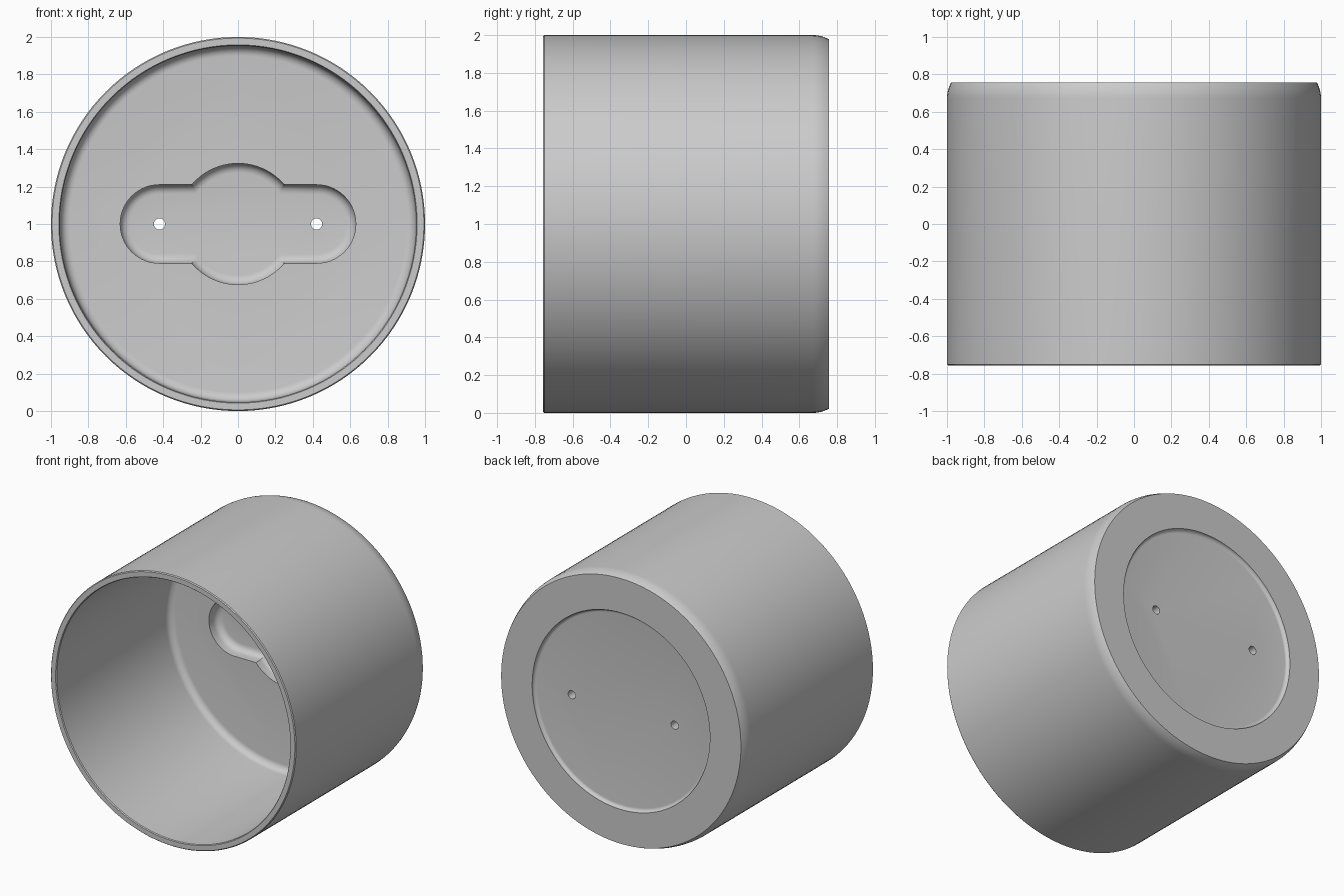
import bpy, bmesh
from math import sin, cos, pi, asin, radians

if "Cube" in bpy.data.objects:
    bpy.data.objects.remove(bpy.data.objects["Cube"])

SEG = 128
FLOOR, BACK = 0.56, 0.757


def loft(name, rings):
    """Skin a list of equal-length point rings and cap both ends."""
    bm = bmesh.new()
    loops = [[bm.verts.new(p) for p in ring] for ring in rings]
    for a, b in zip(loops, loops[1:]):
        n = len(a)
        for i in range(n):
            j = (i + 1) % n
            bm.faces.new((a[i], a[j], b[j], b[i]))
    bm.faces.new(loops[0])
    bm.faces.new(loops[-1])
    bmesh.ops.recalc_face_normals(bm, faces=bm.faces)
    mesh = bpy.data.meshes.new(name)
    bm.to_mesh(mesh)
    bm.free()
    ob = bpy.data.objects.new(name, mesh)
    bpy.context.collection.objects.link(ob)
    return ob


def circle(r, y, x=0.0, n=SEG):
    return [(x + r * cos(2 * pi * i / n), y, 1 + r * sin(2 * pi * i / n)) for i in range(n)]


def arc(cr, cy, rad, a0, a1, n=6):
    """Fillet points (radius, y) around a centre, angles in degrees."""
    return [(cr + rad * cos(radians(a0 + (a1 - a0) * i / n)),
             cy + rad * sin(radians(a0 + (a1 - a0) * i / n))) for i in range(n + 1)]


def pocket_outline(d, y, slot_x=0.42, slot_r=0.21, mid_r=0.324):
    """Slot merged with a central disc, inset by d."""
    s, m = slot_r - d, mid_r - d
    t = asin(s / m)
    pts = []
    for side in (0, pi):
        k = 1 if side == 0 else -1
        for i in range(33):
            a = side - pi / 2 + pi * i / 32
            pts.append((k * slot_x + s * cos(a), y, 1 + s * sin(a)))
        for i in range(33):
            a = side + t + (pi - 2 * t) * i / 32
            pts.append((m * cos(a), y, 1 + m * sin(a)))
    return pts


# Cup body: inside floor, wall, rim, outside, rounded back edge, shallow back recess
profile = (arc(0.90, FLOOR - 0.05, 0.05, 90, 0)
           + [(0.953, -0.75), (0.958, -BACK), (0.994, -BACK), (1.0, -0.75)]
           + arc(0.88, 0.672, 0.12, 0, 45)
           + [(0.735, BACK)]
           + arc(0.70, BACK, 0.025, 0, -90))
# keep the back edge almost full width
profile = [(r if not (y > 0.672 and 0.9 < r) else 1 - 0.022 * ((y - 0.672) / 0.085) ** 2, y)
           for r, y in profile]
cup = loft("cup_body", [circle(r, y) for r, y in profile])

# Pocket in the floor, with a filleted bottom
DEPTH, FIL = 0.10, 0.05
steps = [(0, FLOOR - 0.1), (0, FLOOR + DEPTH - FIL)]
steps += [(FIL * (1 - cos(a)), FLOOR + DEPTH - FIL + FIL * sin(a))
          for a in [pi / 2 * i / 6 for i in range(1, 7)]]
cutters = [loft("pocket_cutter", [pocket_outline(d, y) for d, y in steps])]

# Two screw holes through the base
for x in (-0.42, 0.42):
    cutters.append(loft("hole_cutter", [circle(0.03, y, x, 32) for y in (0.6, 0.85)]))

bpy.context.view_layer.objects.active = cup
cup.select_set(True)
for c in cutters:
    c.hide_render = True
    mod = cup.modifiers.new("cut", 'BOOLEAN')
    mod.operation, mod.solver, mod.object = 'DIFFERENCE', 'EXACT', c
    bpy.ops.object.modifier_apply(modifier=mod.name)
    bpy.data.objects.remove(c)

bpy.ops.object.shade_smooth_by_angle(angle=radians(30))
